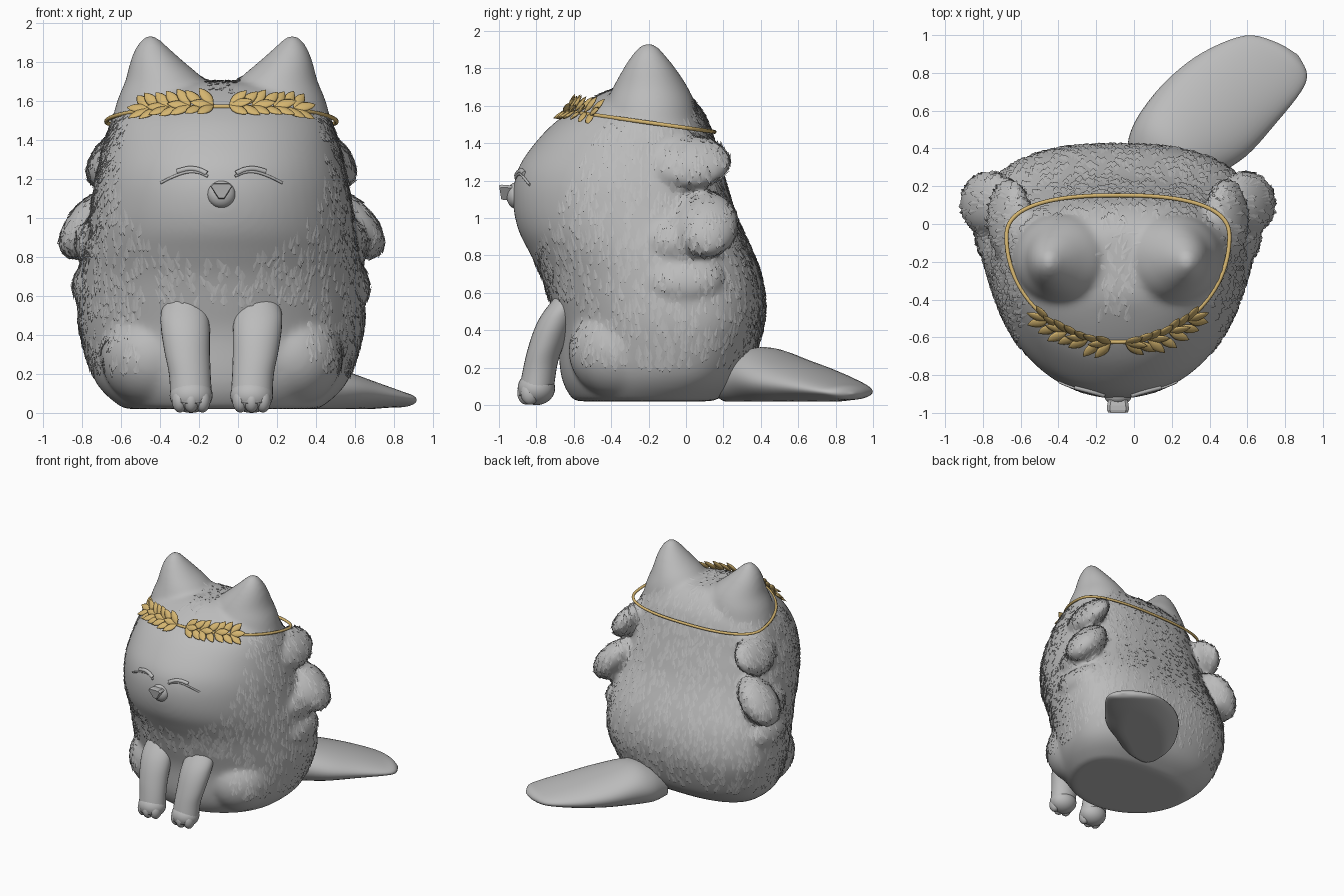
import bpy, bmesh, math, random
from mathutils import Vector, Matrix
from mathutils.bvhtree import BVHTree

random.seed(4)
CX = -0.085  # the animal's own middle; the tail reaches further to +x
if "Cube" in bpy.data.objects:
    bpy.data.objects.remove(bpy.data.objects["Cube"])


def material(name, rgb):
    m = bpy.data.materials.new(name)
    m.use_nodes = True
    m.diffuse_color = (*rgb, 1)
    m.node_tree.nodes["Principled BSDF"].inputs["Base Color"].default_value = (*rgb, 1)
    return m


GREY = material("stone grey", (0.5, 0.5, 0.5))
GOLD = material("wreath gold", (0.66, 0.46, 0.16))


def finish(name, bm, mat, smooth=True):
    bmesh.ops.recalc_face_normals(bm, faces=bm.faces)
    me = bpy.data.meshes.new(name)
    for f in bm.faces:
        f.smooth = smooth
    bm.to_mesh(me)
    bm.free()
    me.materials.append(mat)
    ob = bpy.data.objects.new(name, me)
    bpy.context.collection.objects.link(ob)
    return ob


def refine(rows, n=5):
    """Smooth interpolation through a short list of profile rows."""
    rows = [Vector(r) for r in rows]
    out = []
    for i in range(len(rows) - 1):
        a, b = rows[max(i - 1, 0)], rows[i]
        c, d = rows[i + 1], rows[min(i + 2, len(rows) - 1)]
        for k in range(n):
            t = k / n
            out.append(b + (c - a) * (t / 2) + (a * 2 - b * 5 + c * 4 - d) * (t * t / 2)
                       + (b * 3 - a - c * 3 + d) * (t ** 3 / 2))
    return out + [rows[-1]]


def loft(bm, rings):
    loops = [[bm.verts.new(p) for p in ring] for ring in rings]
    n = len(loops[0])
    for a, b in zip(loops, loops[1:]):
        for i in range(n):
            bm.faces.new((a[i], a[(i + 1) % n], b[(i + 1) % n], b[i]))
    bm.faces.new(loops[0])
    bm.faces.new(loops[-1])


def angles(n):
    return [math.tau * i / n for i in range(n)]


def power(v, e):
    return math.copysign(abs(v) ** e, v)


def egg(a, w, front, back, mid):
    """Plan outline: pointed towards the front, squarer at the back."""
    c, s = math.cos(a), math.sin(a)
    if s < 0:
        return CX + w * c, mid + (mid - front) * s
    return CX + w * power(c, 0.8), mid + (back - mid) * power(s, 0.8)


def ellipsoid(bm, centre, radii, tilt=0.0):
    mat = (Matrix.Translation((CX + centre[0], centre[1], centre[2]))
           @ Matrix.Rotation(tilt, 4, 'Y') @ Matrix.Diagonal((*radii, 1)))
    bmesh.ops.create_uvsphere(bm, u_segments=28, v_segments=18, radius=1, matrix=mat)


def tube(name, points, radius, mat, cyclic=False):
    cu = bpy.data.curves.new(name, 'CURVE')
    cu.dimensions = '3D'
    cu.bevel_depth = radius
    cu.bevel_resolution = 3
    cu.use_fill_caps = True
    sp = cu.splines.new('POLY')
    sp.points.add(len(points) - 1)
    for q, p in zip(sp.points, points):
        q.co = (*p, 1)
    sp.use_cyclic_u = cyclic
    sp.use_smooth = True
    cu.materials.append(mat)
    ob = bpy.data.objects.new(name, cu)
    bpy.context.collection.objects.link(ob)


# Body and head: height, half width, front, back
bm = bmesh.new()
body_rows = [(.02, .50, -.60, .15), (.1, .60, -.65, .27), (.2, .665, -.675, .34),
             (.4, .725, -.69, .41), (.55, .735, -.73, .425), (.7, .725, -.78, .40),
             (.82, .71, -.84, .355), (.93, .69, -.895, .305), (1.05, .67, -.922, .255),
             (1.18, .65, -.92, .215), (1.3, .62, -.88, .18), (1.45, .58, -.765, .14),
             (1.55, .52, -.65, .10), (1.64, .42, -.5, .03), (1.69, .24, -.38, -.05),
             (1.70, .02, -.22, -.18)]
loft(bm, [[(*egg(a, w, f, b, f + .62 * (b - f)), z) for a in angles(64)]
          for z, w, f, b in refine(body_rows)])

# Ears, draped fur tufts and haunches, blended into the body
ear_rows = [(1.45, .31, -.19, .265, .26), (1.6, .285, -.19, .25, .24), (1.7, .287, -.19, .207, .20),
            (1.8, .33, -.195, .138, .14), (1.87, .355, -.2, .085, .09),
            (1.92, .363, -.2, .04, .045), (1.94, .365, -.2, .004, .004)]
for side in (-1, 1):
    loft(bm, [[(CX + side * (x + rx * math.cos(a)), y + ry * math.sin(a), z) for a in angles(32)]
              for z, x, y, rx, ry in refine(ear_rows)])
    for c, r, tilt in (((.575, .02, 1.30), (.09, .22, .16), -.6),
                       ((.675, .11, .965), (.115, .17, .21), -.7),
                       ((.65, .0, .89), (.10, .23, .13), -.5),
                       ((.67, -.01, .68), (.085, .21, .13), -.45),
                       ((.36, -.35, .29), (.26, .28, .26), 0)):
        ellipsoid(bm, (side * c[0], c[1], c[2]), r, side * tilt)
body = finish("body", bm, GREY)
rem = body.modifiers.new("blend", 'REMESH')
rem.mode = 'VOXEL'
rem.voxel_size = .018
rem.use_smooth_shade = True
smo = body.modifiers.new("soften", 'SMOOTH')
smo.factor = .5
smo.iterations = 14
deps = bpy.context.evaluated_depsgraph_get()
solid = bpy.data.meshes.new_from_object(body.evaluated_get(deps))
body.modifiers.clear()
body.data = solid
tree = BVHTree.FromPolygons([v.co for v in solid.vertices], [p.vertices for p in solid.polygons])


def face_point(x, z, lift=0.0):
    hit = tree.ray_cast(Vector((CX + x, -2, z)), Vector((0, 1, 0)))
    return hit[0] + hit[1] * lift


# Fur: long low wedges with a stepped lower edge, leaving face, ears and underside bare
bm = bmesh.new()
polys = list(solid.polygons)
for p in random.choices(polys, weights=[q.area for q in polys], k=4600):
    c, n = p.center, p.normal
    x = abs(c.x - CX)
    on_face = c.y < -.45 and (x / .53) ** 2 + ((c.z - 1.2) / .44) ** 2 < 1
    on_ear = c.z > 1.52 and x > .1 and c.y < .04
    on_leg = c.y < -.5 and c.z < .56 and x < .42
    if on_face or on_ear or on_leg or c.z < .2 or (c.z > 1.4 and c.y < -.5):
        continue
    down = Vector((random.uniform(-.4, .4), -.35 if n.z > .8 else 0, -1))
    down = (down - n * down.dot(n)).normalized()
    across = n.cross(down) * random.uniform(.012, .02)
    top, under = c - down * .055 - n * .001, c - n * .006
    tip = c + down * random.uniform(.015, .035) + n * .008
    v = [bm.verts.new(q) for q in (top, c + across + n * .003, c - across + n * .003, tip, under)]
    for f in ((0, 1, 3), (0, 3, 2), (1, 4, 3), (2, 3, 4), (0, 4, 1), (0, 2, 4)):
        bm.faces.new([v[i] for i in f])
finish("fur_flicks", bm, GREY, False)

# Front legs with three toes each: x, y, z, radius
leg_rows = [(.19, -.61, .63, .07), (.19, -.66, .53, .115), (.185, -.70, .44, .125),
            (.176, -.745, .32, .117), (.162, -.78, .2, .107), (.155, -.80, .08, .107)]
for side, label in ((1, "left"), (-1, "right")):
    bm = bmesh.new()
    loft(bm, [[(CX + side * (x + r * math.cos(a)), y + r * .9 * math.sin(a),
                z + r * .3 * math.sin(a)) for a in angles(28)]
              for x, y, z, r in refine(leg_rows)])
    ellipsoid(bm, (side * .155, -.80, .09), (.11, .10, .09))
    for k in (-1, 0, 1):
        ellipsoid(bm, (side * .155 + k * .058, -.852 + abs(k) * .018, .065), (.041, .05, .063))
    finish(label + "_front_leg", bm, GREY)

# Tail: lies on the ground, pointing back and to the left
tail_rows = [(.18, .13, .10, .10, .08), (.3, .14, .20, .13, .14), (.45, .14, .255, .15, .16),
             (.67, .125, .29, .125, .13), (.9, .115, .27, .10, .09), (1.12, .08, .21, .075, .05),
             (1.21, .035, .12, .065, .035), (1.245, .02, .01, .06, .004)]
bm = bmesh.new()
rings = []
for s, t, hw, zc, hz in refine(tail_rows):
    ring = []
    for a in angles(40):
        u = t + hw * math.cos(a)
        ring.append(((s - u) * .7071, (s + u) * .7071, max(.02, zc + hz * math.sin(a))))
    rings.append(ring)
loft(bm, rings)
finish("tail", bm, GREY)

# Muzzle and triangular nose
bm = bmesh.new()
ellipsoid(bm, (0, -.91, 1.12), (.072, .05, .07))
finish("muzzle", bm, GREY)
bm = bmesh.new()
corners = [(-.058, 1.163), (-.042, 1.178), (.042, 1.178), (.058, 1.163), (.014, 1.096), (-.014, 1.096)]
loft(bm, [[(CX + x * k, y - (z - 1.14) * .15, 1.14 + (z - 1.14) * k) for x, z in corners]
          for y, k in ((-.91, .8), (-.955, .98), (-.98, 1), (-.994, .9))])
finish("nose", bm, GREY, False)

# Closed eyes: a lash line under a thicker lid
for side, label in ((1, "left"), (-1, "right")):
    arc = refine([(.07, 1.212), (.12, 1.232), (.18, 1.232), (.25, 1.208), (.31, 1.178)], 4)
    tube(label + "_lash", [face_point(side * x, z, .003) for x, z in arc], .007, GREY)
    lid = refine([(.075, 1.226), (.12, 1.246), (.17, 1.25), (.225, 1.236)], 4)
    tube(label + "_eyelid", [face_point(side * x, z, .002) for x, z in lid], .014, GREY)


# Wreath band, tilted down towards the back
def band(a):
    x, y = egg(a, .59, -.625, .152, -.07)
    return Vector((x, y, 1.482 - .14 * y))


tube("wreath_band", [band(a) for a in angles(96)], .011, GOLD, True)

# Wreath leaves: pairs lying on the brow, spreading from the front middle to both sides
bm = bmesh.new()
leaf = refine([(0, .004), (.25, .023), (.5, .029), (.78, .02), (1, .001)], 2)
for side in (-1, 1):
    for i in range(7):
        a = -math.pi / 2 + side * (.07 + .1 * i)
        root = band(a)
        along = (band(a + side * .02) - root).normalized()
        out = Vector((root.x - CX, root.y + .1, .45)).normalized()
        out = (out - along * out.dot(along)).normalized()
        up = out.cross(along) * side
        for lean in (-.8, .8, 0) if i % 2 == 0 else (-.8, .8):
            lean += random.uniform(-.12, .12)
            d = along * math.cos(lean) + up * math.sin(lean) + out * random.uniform(.15, .4)
            d.normalize()
            wide = d.cross(out).normalized()
            thick = wide.cross(d)
            start = root + out * .012
            loft(bm, [[start + d * (t * .12) + wide * (w * math.cos(b)) + thick * (w * .35 * math.sin(b))
                       for b in angles(8)] for t, w in leaf])
finish("wreath_leaves", bm, GOLD)
